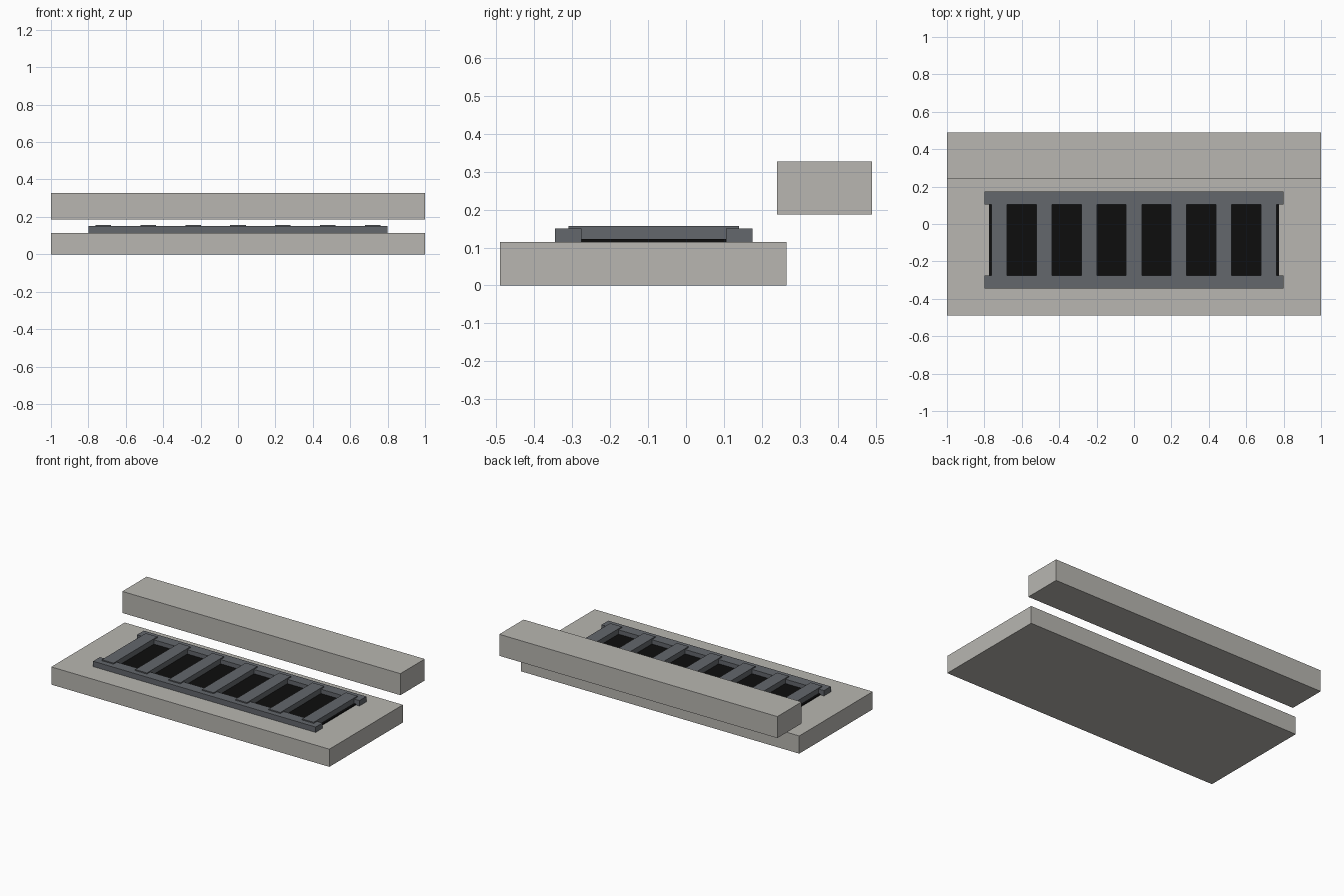
import bpy

if "Cube" in bpy.data.objects:
    bpy.data.objects.remove(bpy.data.objects["Cube"], do_unlink=True)


def material(name, rgb):
    mat = bpy.data.materials.new(name)
    mat.use_nodes = True
    color = (*rgb, 1)
    mat.diffuse_color = color
    bsdf = next(n for n in mat.node_tree.nodes if n.type == "BSDF_PRINCIPLED")
    bsdf.inputs["Base Color"].default_value = color
    bsdf.inputs["Roughness"].default_value = 0.8
    return mat


def box(name, mat, x, y, z):
    """Box given by its (low, high) range on each axis."""
    ranges = (x, y, z)
    bpy.ops.mesh.primitive_cube_add(size=1, location=[(a + b) / 2 for a, b in ranges])
    obj = bpy.context.object
    obj.name = obj.data.name = name
    obj.scale = [b - a for a, b in ranges]
    bpy.ops.object.transform_apply(location=False, rotation=False, scale=True)
    obj.data.materials.append(mat)
    return obj


concrete = material("concrete grey", (0.48, 0.47, 0.44))
iron = material("dark iron grey", (0.125, 0.135, 0.15))
black = material("drain black", (0.004, 0.004, 0.004))

SLAB_TOP = 0.115

# Concrete base and the raised kerb block behind it
box("base_slab", concrete, (-1, 1), (-0.49, 0.265), (0, SLAB_TOP))
box("kerb_block", concrete, (-1, 1), (0.24, 0.49), (0.187, 0.327))

# Dark drain opening under the grate
box("drain_opening", black, (-0.775, 0.775), (-0.3, 0.13), (SLAB_TOP - 0.005, 0.122))

# Long rails of the grate
for name, y in (("front_rail", -0.345), ("back_rail", 0.105)):
    box(name, iron, (-0.8, 0.8), (y, y + 0.07), (SLAB_TOP, 0.15))

# Cross bars resting on the rails
for i in range(7):
    x = (i - 3) * 0.24
    box(f"cross_bar_{i + 1}", iron, (x - 0.042, x + 0.042), (-0.31, 0.14), (0.119, 0.157))
